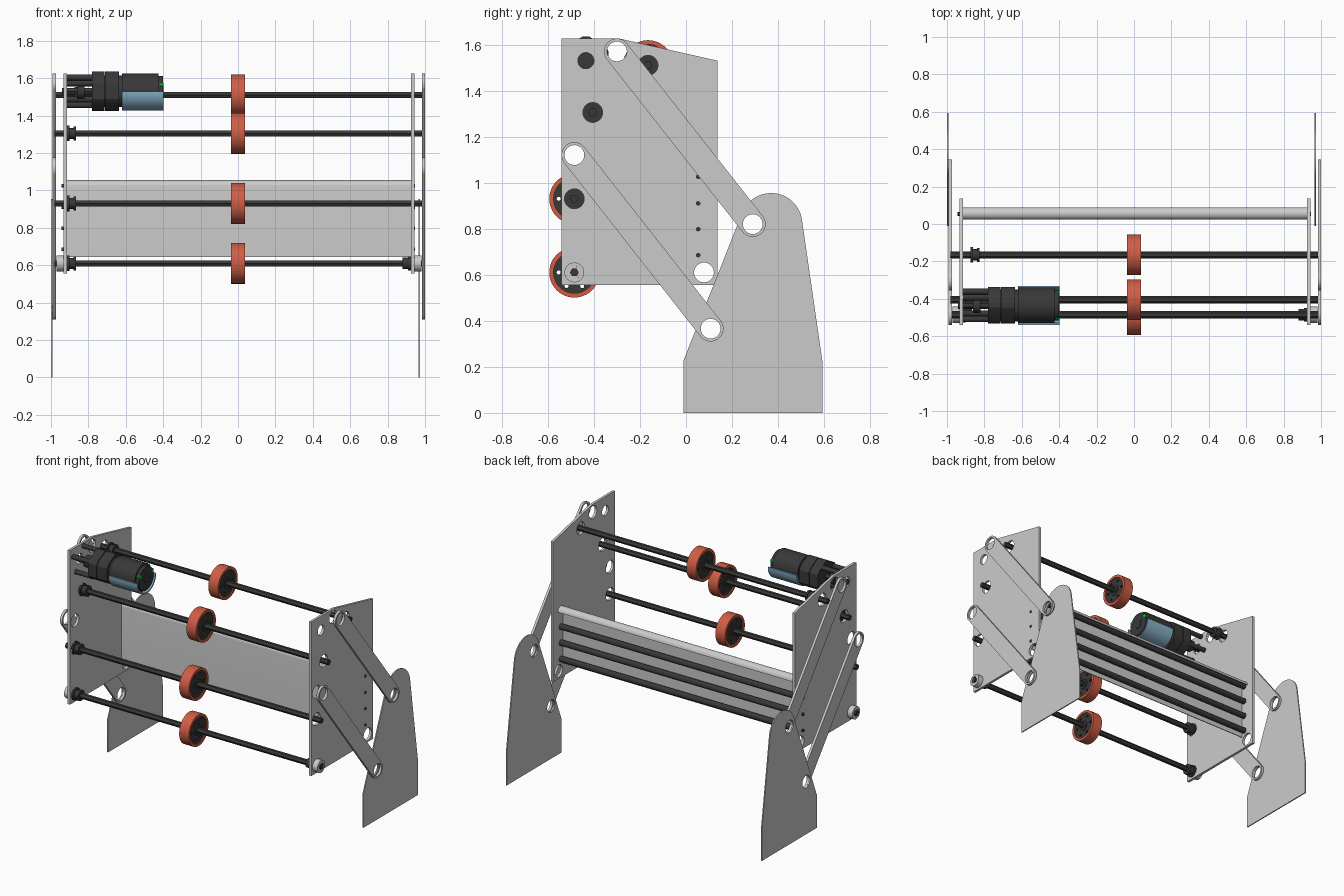
import bpy, bmesh
from math import pi, cos, sin, radians, atan2, hypot

if "Cube" in bpy.data.objects:
    bpy.data.objects.remove(bpy.data.objects["Cube"])


def material(name, rgb):
    m = bpy.data.materials.new(name)
    m.diffuse_color = (*rgb, 1)
    m.use_nodes = True
    m.node_tree.nodes["Principled BSDF"].inputs["Base Color"].default_value = m.diffuse_color
    return m


DARK = material("dark_plastic", (0.04, 0.04, 0.042))
ORANGE = material("orange_rubber", (0.62, 0.11, 0.06))
BLUE = material("blue_shell", (0.25, 0.45, 0.58))
GREEN = material("green_light", (0.0, 0.8, 0.05))
LIGHT = material("light_grey", (0.6, 0.6, 0.6))


def arc(y, z, r, a0=0, a1=360, n=32):
    """Points on an arc in the y-z plane; a full turn leaves out the end point."""
    k = n if abs(a1 - a0) >= 360 else n - 1
    return [(y + r * cos(radians(a0 + (a1 - a0) * i / k)),
             z + r * sin(radians(a0 + (a1 - a0) * i / k))) for i in range(n)]


def slab(name, x0, x1, outline, holes=(), mat=None):
    """Extrude a y-z outline with holes from x0 to x1."""
    cu = bpy.data.curves.new(name, 'CURVE')
    cu.dimensions = '2D'
    cu.fill_mode = 'BOTH'
    cu.extrude = abs(x1 - x0) / 2
    for pts in [outline, *holes]:
        s = cu.splines.new('POLY')
        s.points.add(len(pts) - 1)
        for p, (y, z) in zip(s.points, pts):
            p.co = (y, z, 0, 1)
        s.use_cyclic_u = True
    tmp = bpy.data.objects.new(name + "_curve", cu)
    me = bpy.data.meshes.new_from_object(tmp)
    bpy.data.objects.remove(tmp)
    bpy.data.curves.remove(cu)
    bm = bmesh.new()
    bm.from_mesh(me)
    bmesh.ops.remove_doubles(bm, verts=bm.verts, dist=1e-5)
    bmesh.ops.recalc_face_normals(bm, faces=bm.faces)
    bm.to_mesh(me)
    bm.free()
    me.materials.clear()
    if mat:
        me.materials.append(mat)
    me.shade_smooth()
    me.set_sharp_from_angle(angle=radians(30))
    ob = bpy.data.objects.new(name, me)
    ob.rotation_euler = (pi / 2, 0, pi / 2)
    ob.location.x = (x0 + x1) / 2
    bpy.context.collection.objects.link(ob)
    return ob


def rod(name, x0, x1, c, r, mat=DARK, n=24, hole=0):
    return slab(name, x0, x1, arc(*c, r, n=n), [arc(*c, hole, n=n)] if hole else [], mat)


# Key positions in the side view (y, z)
shafts = [(-0.165, 1.51), (-0.405, 1.305), (-0.485, 0.93), (-0.485, 0.61)]
links = [((-0.30, 1.57), (0.29, 0.82)), ((-0.485, 1.12), (0.107, 0.366))]
rods = [(0.053, z) for z in (1.025, 0.91, 0.798, 0.685)]
motor = (-0.435, 1.53)
HOLE = 0.043

# Side plates
plate = [(-0.54, 0.555), (0.137, 0.555), (0.137, 1.53), (-0.29, 1.626), (-0.54, 1.626)]
for side, x0, x1 in (("left", -0.933, -0.915), ("right", 0.926, 0.943)):
    holes = [arc(*c, HOLE) for c in shafts[:3] + [links[0][0], links[1][0], (0.078, 0.61)]]
    holes.append(arc(*motor, 0.035))
    slab(side + "_side_plate", x0, x1, plate, holes)

# Ground legs
leg = ([(-0.01, 0), (0.593, 0), (0.593, 0.22)] + arc(0.37, 0.82, 0.135, 8, 158, 24)
       + [(-0.01, 0.23)])
for side, x0, x1 in (("left", -1.0, -0.992), ("right", 0.964, 0.972)):
    slab(side + "_leg", x0, x1, leg, [arc(*b, HOLE) for a, b in links])

# Swing links
for side, x0, x1 in (("left", -0.991, -0.974), ("right", 0.983, 1.0)):
    for (a, b), level in zip(links, ("upper", "lower")):
        t = math_angle = atan2(b[1] - a[1], b[0] - a[0]) * 180 / pi
        out = arc(*a, 0.056, t + 90, t + 270, 20) + arc(*b, 0.056, t - 90, t + 90, 20)
        slab(f"{side}_{level}_link", x0, x1, out, [arc(*a, HOLE), arc(*b, HOLE)])

# Roller shafts with wheels and collars
for i, c in enumerate(shafts, 1):
    rod(f"shaft_{i}", -0.98, 0.985, c, 0.019, n=6)
    rod(f"wheel_tread_{i}", -0.037, 0.037, c, 0.109, ORANGE, 48, 0.09)
    lighten = [arc(c[0] + 0.068 * cos(k * pi / 3), c[1] + 0.068 * sin(k * pi / 3), 0.009, n=12)
               for k in range(6)]
    slab(f"wheel_hub_{i}", -0.03, 0.03, arc(*c, 0.0905, n=48), lighten, DARK)
    rod(f"wheel_boss_{i}", -0.036, 0.036, c, 0.035)
    shift = 0.04 if i == 1 else 0
    rod(f"collar_flange_{i}", -0.914 + shift, -0.902 + shift, c, 0.042)
    rod(f"collar_neck_{i}", -0.902 + shift, -0.88 + shift, c, 0.03)
    rod(f"collar_end_{i}", -0.88 + shift, -0.866 + shift, c, 0.037)

# Lower shaft right collar and outer hubs
low = shafts[3]
rod("right_collar_flange", 0.91, 0.926, low, 0.037)
rod("right_collar_neck", 0.88, 0.91, low, 0.031)
for side, x0, x1 in (("left", -0.97, -0.933), ("right", 0.943, 0.98)):
    rod(side + "_outer_hub", x0, x1, low, HOLE, LIGHT, 32, 0.027)
    rod(side + "_hub_core", x0 + 0.004, x1 - 0.004, low, 0.027, LIGHT, 24)

# Cross rods with screw heads
for i, c in enumerate(rods, 1):
    rod(f"cross_rod_{i}", -0.915, 0.926, c, 0.02)
    rod(f"left_screw_{i}", -0.943, -0.933, c, 0.01, n=12)
    rod(f"right_screw_{i}", 0.943, 0.947, c, 0.01, n=12)

# Back panel, curled over the top rod
wrap = ([(0.023, 0.645)] + arc(0.056, 1.022, 0.033, 180, 0, 20)
        + arc(0.056, 1.022, 0.027, 0, 180, 20) + [(0.029, 0.645)])
slab("back_panel", -0.914, 0.925, wrap)

# Motor gearbox on standoffs
my, mz = motor
box = arc(my, mz, 0.113, 30, 390, 6)
chamfered = []
for k in range(6):
    p, q, r = box[k - 1], box[k], box[(k + 1) % 6]
    for o in (p, r):
        chamfered.append(tuple(q[j] + 0.13 * (o[j] - q[j]) for j in (0, 1)))
slab("gearbox_front", -0.78, -0.715, chamfered, [], DARK)
slab("gearbox_rear", -0.711, -0.635, chamfered, [], DARK)
rod("gearbox_core", -0.75, -0.6, motor, 0.085)
for k in range(4):
    a = radians(60 + 90 * k)
    rod(f"standoff_{k + 1}", -0.915, -0.78, (my + 0.085 * cos(a), mz + 0.085 * sin(a)), 0.016, n=16)
rod("output_shaft", -0.94, -0.78, motor, 0.02, n=6)
rod("output_collar", -0.86, -0.82, motor, 0.04)

# Motor body with blue half shell and green lights
rod("motor_body", -0.62, -0.425, motor, 0.095, n=40)
rod("motor_end_cap", -0.425, -0.402, motor, 0.082, n=40)
slab("motor_shell", -0.62, -0.398,
     arc(my, mz, 0.104, 180, 360, 32) + arc(my, mz, 0.0945, 360, 180, 32), [], BLUE)
for k, s in enumerate((-1, 1), 1):
    rod(f"motor_light_{k}", -0.42, -0.399, (my + s * 0.068, mz + 0.035), 0.011, GREEN, 10)
rod("motor_end_boss", -0.402, -0.397, motor, 0.03)
